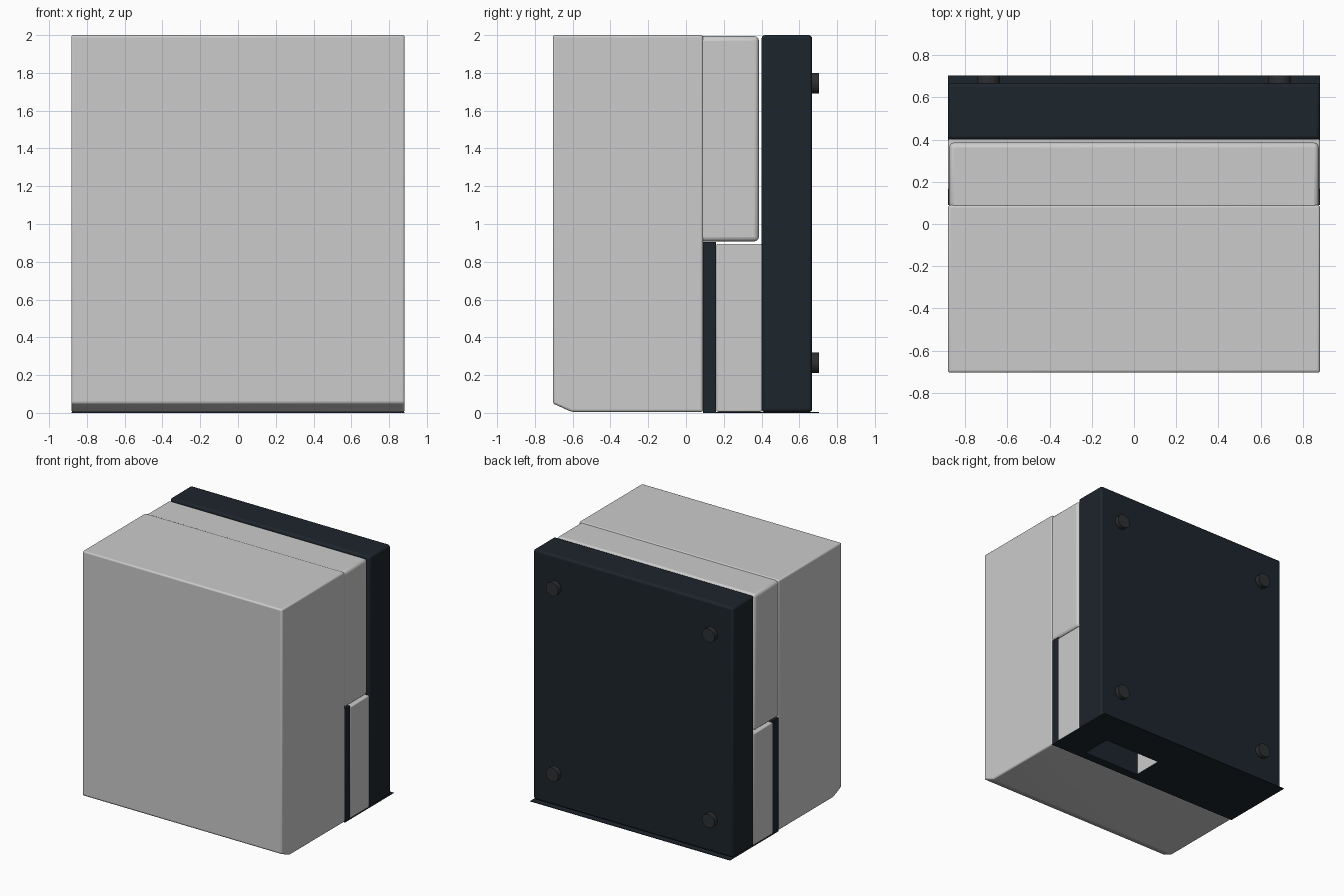
import bpy, bmesh
from math import radians

if "Cube" in bpy.data.objects:
    bpy.data.objects.remove(bpy.data.objects["Cube"])


def material(name, rgb):
    m = bpy.data.materials.new(name)
    m.diffuse_color = (*rgb, 1)
    m.use_nodes = True
    m.node_tree.nodes["Principled BSDF"].inputs["Base Color"].default_value = m.diffuse_color
    return m


dark = material("dark_navy", (0.012, 0.018, 0.025))
rubber = material("rubber", (0.025, 0.028, 0.032))


def prism(name, profile, half_width, bevel=0.0, mat=None):
    """Extrude a (y, z) side profile across x, with rounded edges."""
    bm = bmesh.new()
    face = bm.faces.new([bm.verts.new((-half_width, y, z)) for y, z in profile])
    ext = bmesh.ops.extrude_face_region(bm, geom=[face])
    moved = [v for v in ext["geom"] if isinstance(v, bmesh.types.BMVert)]
    bmesh.ops.translate(bm, verts=moved, vec=(2 * half_width, 0, 0))
    bmesh.ops.recalc_face_normals(bm, faces=bm.faces)
    mesh = bpy.data.meshes.new(name)
    bm.to_mesh(mesh)
    bm.free()
    ob = bpy.data.objects.new(name, mesh)
    bpy.context.collection.objects.link(ob)
    if mat:
        mesh.materials.append(mat)
    if bevel:
        mod = ob.modifiers.new("round_edges", "BEVEL")
        mod.width, mod.segments = bevel, 3
        mod.limit_method, mod.angle_limit = "ANGLE", radians(20)
        bpy.context.view_layer.objects.active = ob
        ob.select_set(True)
        bpy.ops.object.shade_smooth_by_angle(angle=radians(35))
        ob.select_set(False)
    return ob


def rect(y0, y1, z0, z1):
    return [(y0, z0), (y1, z0), (y1, z1), (y0, z1)]


# Main housing with the chamfered lower front edge
prism("front_housing", [(-0.705, 0.05), (-0.605, 0.005), (0.09, 0.005),
                        (0.09, 2.0), (-0.705, 2.0)], 0.882, 0.012)

# Upper rear block, slightly smaller with softer edges
prism("upper_rear_housing", rect(0.06, 0.386, 0.908, 1.994), 0.876, 0.024)

# Dark spacer and pale connector block below it
prism("spacer_panel", rect(0.09, 0.16, 0.004, 0.905), 0.878, 0.0, dark)
connector = prism("connector_block", rect(0.162, 0.402, 0.006, 0.895), 0.881, 0.007)

# Dark rear panel and the thin sheet under the rear half
prism("rear_panel", rect(0.40, 0.668, 0.004, 2.0), 0.882, 0.018, dark)
sheet = prism("bottom_sheet", rect(0.09, 0.705, 0.0, 0.004), 0.882, 0.0, dark)

# Cable opening through the sheet into the connector block
cutter = prism("cable_opening_cutter", rect(0.161, 0.405, -0.1, 0.8), 0.255)
cutter.location.x = 0.355
cutter.hide_render = True
cutter.hide_set(True)
for ob in (connector, sheet):
    cut = ob.modifiers.new("cable_opening", "BOOLEAN")
    cut.operation, cut.object, cut.solver = "DIFFERENCE", cutter, "EXACT"

# Four round feet on the rear panel
for x in (-0.69, 0.69):
    for z in (0.265, 1.745):
        bpy.ops.mesh.primitive_cylinder_add(
            vertices=32, radius=0.055, depth=0.045,
            location=(x, 0.6825, z), rotation=(radians(90), 0, 0))
        foot = bpy.context.object
        foot.name = "rear_foot"
        foot.data.materials.append(rubber)
        bpy.ops.object.shade_smooth_by_angle(angle=radians(35))
